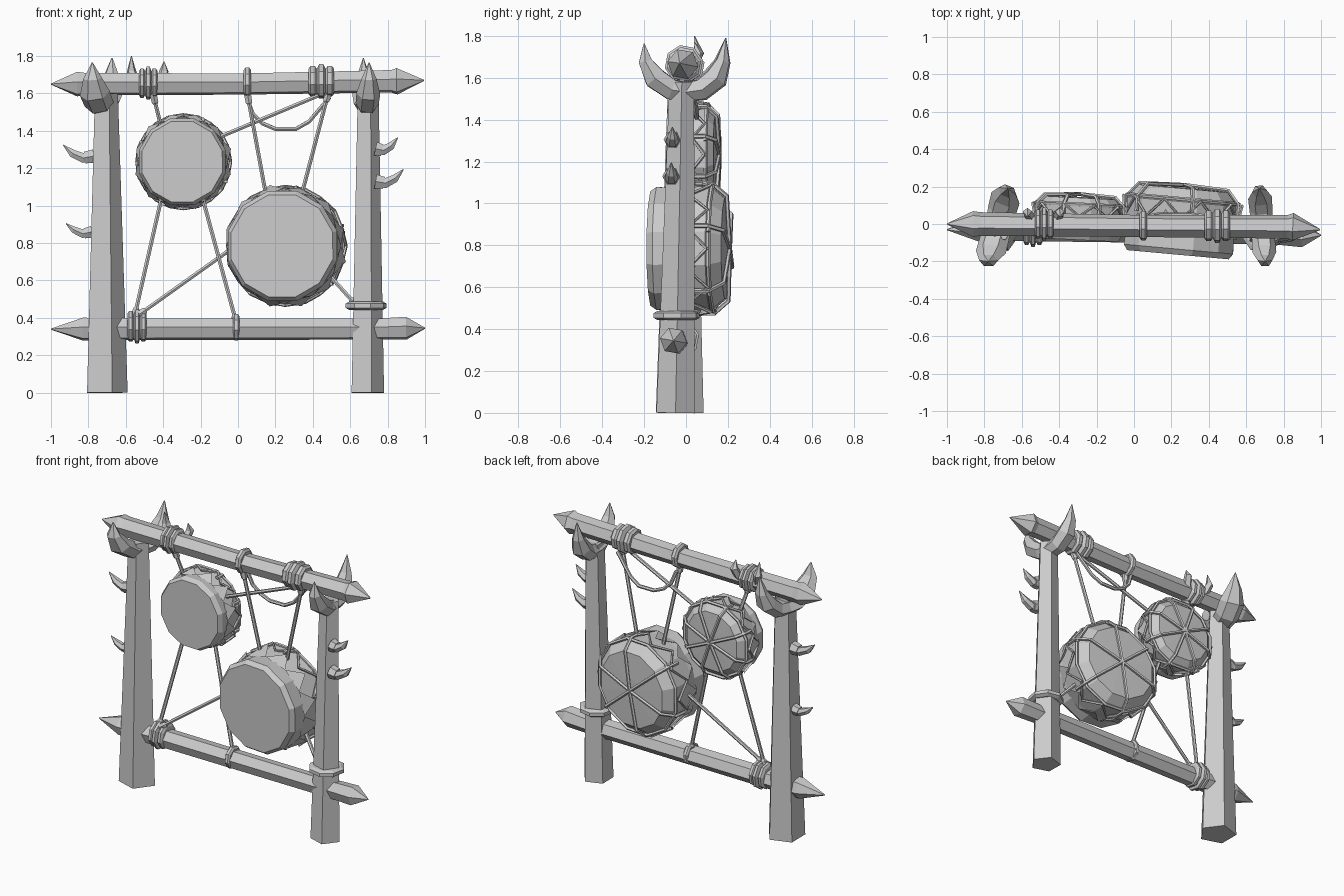
import bpy, bmesh, math, random
from mathutils import Vector, Matrix

random.seed(4)
if "Cube" in bpy.data.objects:
    bpy.data.objects.remove(bpy.data.objects["Cube"])

grey = bpy.data.materials.new("plain grey")
grey.use_nodes = True
COLOUR = (0.6, 0.6, 0.6, 1)
grey.diffuse_color = COLOUR
grey.node_tree.nodes["Principled BSDF"].inputs["Base Color"].default_value = COLOUR


def finish(name, bm, matrix=None):
    bmesh.ops.recalc_face_normals(bm, faces=bm.faces)
    mesh = bpy.data.meshes.new(name)
    bm.to_mesh(mesh)
    bm.free()
    mesh.materials.append(grey)
    obj = bpy.data.objects.new(name, mesh)
    bpy.context.collection.objects.link(obj)
    if matrix:
        obj.matrix_world = matrix
    return obj


def loft(name, path, radii, sides=6, ref=(0, 0, 1), turn=0.0, squash=1.0, matrix=None):
    """Tube along a path with a radius at each point; squash scales it along ref."""
    pts = [Vector(p) for p in path]
    if isinstance(radii, (int, float)):
        radii = [radii] * len(pts)
    bm = bmesh.new()
    rings = []
    u = Vector(ref)
    for i, p in enumerate(pts):
        back = (p - pts[i - 1]).normalized() if i else Vector()
        ahead = (pts[i + 1] - p).normalized() if i < len(pts) - 1 else Vector()
        d = (back + ahead).normalized()
        u = (u - d * u.dot(d)).normalized()
        v = d.cross(u)
        ring = []
        for k in range(sides):
            a = turn + math.tau * k / sides
            ring.append(bm.verts.new(p + radii[i] * (u * math.cos(a) * squash + v * math.sin(a))))
        rings.append(ring)
    for r, s in zip(rings, rings[1:]):
        for k in range(sides):
            j = (k + 1) % sides
            bm.faces.new((r[k], r[j], s[j], s[k]))
    bm.faces.new(rings[0][::-1])
    bm.faces.new(rings[-1])
    return finish(name, bm, matrix)


# Posts: tapered five-sided timbers
X = (1, 0, 0)
loft("right_post", [(-.71, -.03, 0), (-.71, -.02, 1.6)], [.12, .068], 5, X)
loft("left_post", [(.685, -.05, 0), (.69, -.02, 1.58)], [.096, .062], 5, X)

# Cross beams with sharpened ends
loft("top_beam", [(-1, 0, 1.65), (-.86, 0, 1.65), (-.82, 0, 1.65), (0, -.01, 1.65),
                  (.82, -.015, 1.665), (.85, -.015, 1.665), (.995, -.03, 1.67)],
     [.003, .07, .064, .06, .064, .075, .003], 6, turn=.35)
loft("bottom_beam", [(-1, -.03, .34), (-.83, -.03, .34), (-.62, -.03, .34),
                     (.75, -.05, .34), (.9, -.06, .345), (1, -.06, .345)],
     [.003, .065, .062, .06, .065, .003], 6, turn=.35)


# Horned crescents on the post tops
def crescent(name, x, lean, width):
    arc = [(-.2, 1.765), (-.195, 1.68), (-.15, 1.6), (-.07, 1.545), (.0, 1.535),
           (.07, 1.545), (.14, 1.6), (.175, 1.68), (.19, 1.79)]
    loft(name, [(x + lean * y, y, z) for y, z in arc],
         [.002, .036, .058, .056, .05, .056, .058, .036, .002], 6, X, squash=width)


crescent("right_crescent", -.725, .27, 1.4)
crescent("left_crescent", .685, -.08, 1.1)


# Curved horns with collars
def horn(name, base, out, up, y, size):
    x, z = base
    loft(name, [(x, y, z), (x + out * .35, y, z - .01), (x + out * .7, y, z + up * .25),
                (x + out, y, z + up)], [size, size, size * .8, .002], 6, (0, 1, 0))
    loft(name + "_collar", [(x, y, z), (x + out * .3, y, z - .008)],
         [size * 1.4, size * 1.2], 6, (0, 1, 0))


horn("upper_right_horn", (-.77, 1.265), -.165, .06, -.02, .03)
horn("lower_right_horn", (-.78, .86), -.14, .045, -.02, .026)
horn("upper_left_horn", (.735, 1.305), .12, .06, -.065, .03)
horn("lower_left_horn", (.735, 1.13), .15, .065, -.07, .031)

# Small upright horns by the right-hand lashing
for i, (x, lean) in enumerate([(-.55, -.02), (-.41, .015)]):
    loft(f"beam_horn_{i}", [(x, .03, 1.66), (x + lean, .06, 1.72), (x + lean, .04, 1.8 - .03 * i)],
         [.028, .026, .002], 5)


# Rope lashings round the beams and the post
def lashing(name, centre, axis, count, radius, gap=.04):
    c, a = Vector(centre), Vector(axis)
    for i in range(count):
        m = c + a * gap * (i - (count - 1) / 2)
        w = gap * .5
        big = radius + .01 * (i % 2)
        loft(f"{name}_{i}", [m - a * w, m - a * w * .5, m + a * w * .5, m + a * w],
             [radius * .82, big, big, radius * .82], 8, (0, 0, 1) if a.x else X, .2)


lashing("top_right_lashing", (-.48, 0, 1.655), X, 3, .08, .033)
lashing("top_middle_lashing", (.05, -.01, 1.66), X, 1, .08)
lashing("top_left_lashing", (.445, -.01, 1.665), X, 3, .083, .046)
lashing("bottom_right_lashing", (-.54, -.03, .355), X, 3, .084, .034)
lashing("bottom_middle_lashing", (-.01, -.04, .35), X, 1, .072, .035)
lashing("post_lashing", (.685, -.045, .465), (0, 0, 1), 1, .112, .045)


# Hanging ropes with thick knots at the frame end
def rope(name, start, end):
    a, b = Vector(start), Vector(end)
    d = (b - a).normalized()
    loft(name, [a, a + d * .05, a + d * .06, b], [.022, .02, .012, .012], 6, (0, 1, 0))


ropes = [((-.455, -.02, 1.6), (-.4, .03, 1.38)), ((.48, -.02, 1.61), (-.14, .03, 1.35)),
         ((.05, -.02, 1.6), (.16, .03, 1.0)), ((.485, -.02, 1.61), (.33, .03, 1.02)),
         ((-.555, -.04, .4), (-.405, .03, 1.06)), ((-.005, -.04, .36), (-.2, .03, 1.08)),
         ((-.54, -.06, .41), (0, .03, .795)), ((.64, -.06, .46), (.45, .03, .67))]
for i, (a, b) in enumerate(ropes):
    rope(f"hanging_rope_{i}", a, b)
loft("slack_rope", [(.05, .03, 1.57), (.08, .04, 1.49), (.13, .05, 1.44), (.2, .05, 1.41),
                    (.31, .05, 1.41), (.38, .04, 1.45), (.49, .02, 1.58)], .012, 6, (0, 1, 0))


# Drums: twelve-sided shell, pointed skin edge, side lacing, ropes across the back
def drum(name, centre, R, front, back, yaw, spokes):
    M = Matrix.Translation(centre) @ Matrix.Rotation(yaw, 4, "Z")
    depth = back - front

    def at(r, y, a):
        return (r * math.cos(a), y, r * math.sin(a))

    ys = [front, front + .03, front + depth * .35, front + depth * .8, back, back + .005]
    loft(name + "_shell", [(0, y, 0) for y in ys],
         [R * .91, R * .98, R * .96, R * 1.0, R * .8, R * .25], 12, turn=.26, matrix=M)

    bm = bmesh.new()
    n = 12
    y_edge = front + depth * .3
    rim = [bm.verts.new(at(R * .985, y_edge, math.tau * k / n)) for k in range(n)]
    for k in range(n):
        a = math.tau * (k + .5) / n
        tip = bm.verts.new(at(R * random.uniform(1.03, 1.09),
                              front + depth * random.uniform(.55, .7), a))
        mid = bm.verts.new(at(R * .93, y_edge + .05, a))
        p, q = rim[k], rim[(k + 1) % n]
        for f in ((p, q, tip), (p, tip, mid), (q, mid, tip)):
            bm.faces.new(f)
    finish(name + "_skin_points", bm, M)

    lace = [at(R * 1.025, front + depth * (.55 if k % 2 else .82), math.tau * k / 20)
            for k in range(21)]
    loft(name + "_lacing", lace, .009, 5, (0, 1, 0), matrix=M)
    hoop = [at(R * 1.0, front + depth * .84, math.tau * k / 12 + .26) for k in range(13)]
    loft(name + "_hoop", hoop, .011, 5, (0, 1, 0), matrix=M)
    for i in range(spokes):
        a = math.pi * i / spokes + .35
        half = [(1.02, front + depth * .6), (1.02, front + depth * .83), (.82, back + .01)]
        path = ([at(R * r, y, a) for r, y in half] + [(0, back + .02, 0)]
                + [at(R * r, y, a + math.pi) for r, y in reversed(half)])
        loft(f"{name}_back_rope_{i}", path, .011, 5, at(1, 0, a + math.pi / 2), matrix=M)


drum("large_drum", (.25, .0, .785), .31, -.165, .19, -.09, 3)
drum("small_drum", (-.295, .0, 1.235), .245, -.085, .14, -.05, 4)
